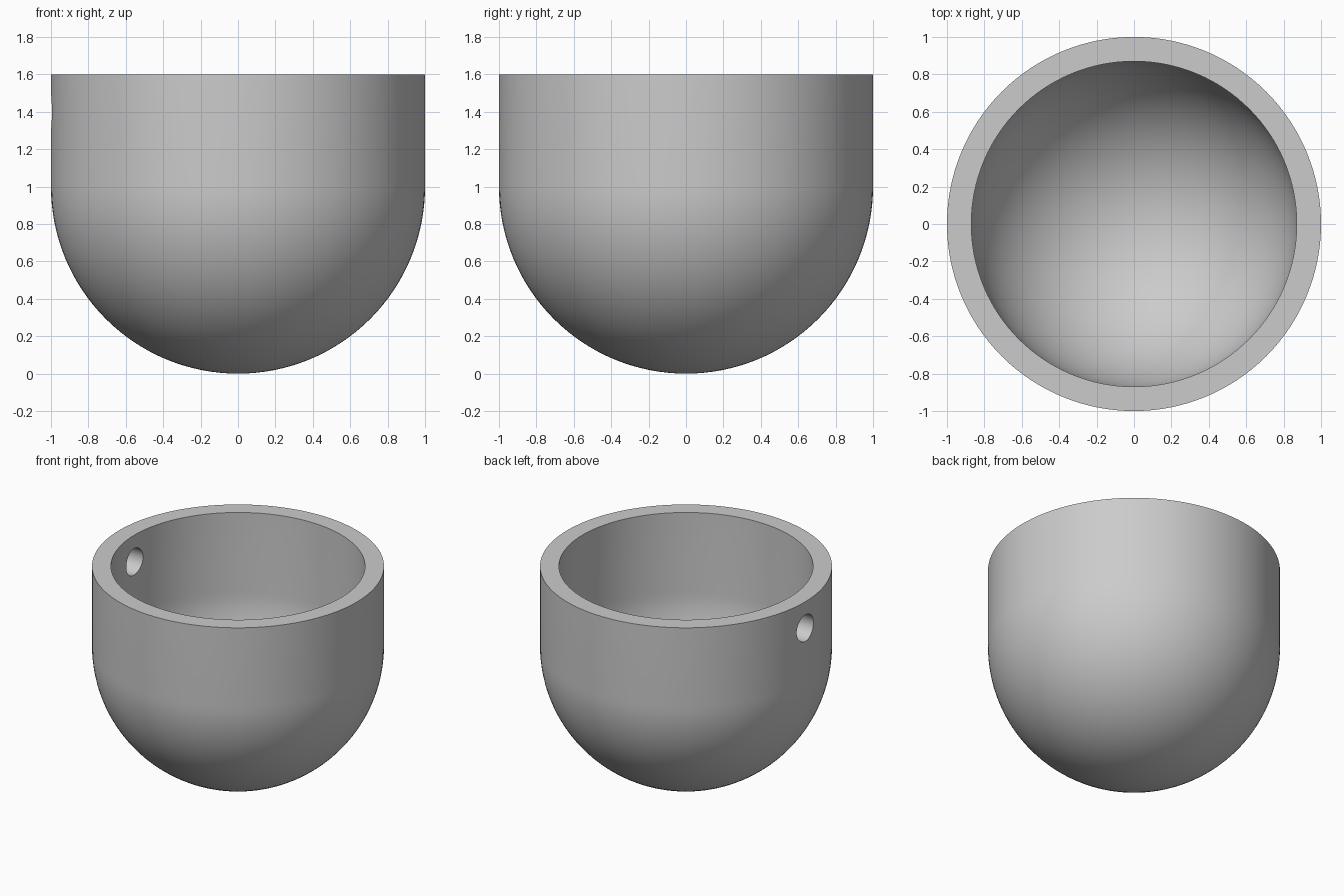
import bpy, bmesh, math
from mathutils import Matrix

OUTER, INNER, HEIGHT, SEGMENTS, ARC = 1.0, 0.87, 1.6, 128, 32

if "Cube" in bpy.data.objects:
    bpy.data.objects.remove(bpy.data.objects["Cube"])

grey = bpy.data.materials.new("plain_grey")
grey.use_nodes = True
colour = (0.6, 0.6, 0.6, 1)
grey.diffuse_color = colour
grey.node_tree.nodes["Principled BSDF"].inputs["Base Color"].default_value = colour


def add_object(name, bm):
    bmesh.ops.recalc_face_normals(bm, faces=bm.faces)
    mesh = bpy.data.meshes.new(name)
    bm.to_mesh(mesh)
    bm.free()
    mesh.materials.append(grey)
    obj = bpy.data.objects.new(name, mesh)
    bpy.context.collection.objects.link(obj)
    return obj


def bowl_profile(radius):
    """Quarter circle from the bottom pole, then a straight wall to the rim."""
    steps = [i / ARC * math.pi / 2 for i in range(ARC + 1)]
    arc = [(radius * math.sin(a), 0, OUTER - radius * math.cos(a)) for a in steps]
    return arc + [(radius, 0, HEIGHT)]


# Round-bottomed cup: outer and inner profiles joined at the flat rim
bm = bmesh.new()
points = bowl_profile(OUTER) + bowl_profile(INNER)[::-1]
verts = [bm.verts.new(p) for p in points]
edges = [bm.edges.new(pair) for pair in zip(verts, verts[1:])]
bmesh.ops.spin(bm, geom=verts + edges, cent=(0, 0, 0), axis=(0, 0, 1),
               angle=math.tau, steps=SEGMENTS, use_duplicate=False)
bmesh.ops.remove_doubles(bm, verts=bm.verts, dist=0.0005)
cup = add_object("cup", bm)

# Round hole through the wall on the -x side
bm = bmesh.new()
bmesh.ops.create_cone(bm, cap_ends=True, segments=48, radius1=0.1, radius2=0.1, depth=0.5,
                      matrix=Matrix.Translation((-0.93, 0, 1.4)) @ Matrix.Rotation(math.pi / 2, 4, "Y"))
cutter = add_object("hole_cutter", bm)
cutter.hide_render = True

cut = cup.modifiers.new("side_hole", "BOOLEAN")
cut.operation, cut.solver, cut.object = "DIFFERENCE", "EXACT", cutter
bpy.ops.object.select_all(action="DESELECT")
bpy.context.view_layer.objects.active = cup
cup.select_set(True)
bpy.ops.object.modifier_apply(modifier=cut.name)
bpy.data.objects.remove(cutter)
bpy.ops.object.shade_smooth_by_angle(angle=math.radians(30))
